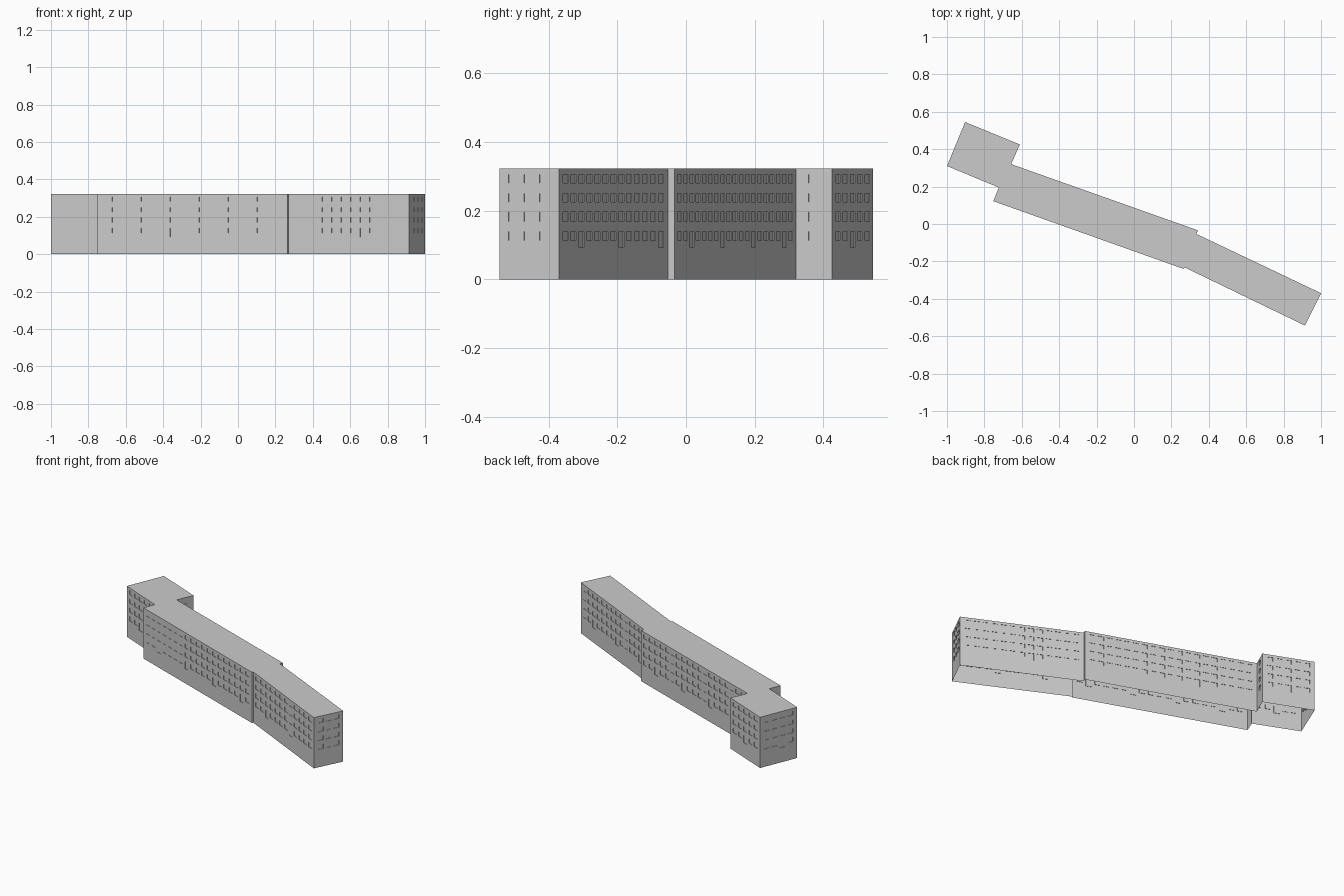
import bpy, bmesh
from mathutils import Vector, Matrix

if "Cube" in bpy.data.objects:
    bpy.data.objects.remove(bpy.data.objects["Cube"])

HEIGHT = 0.323
DEPTH = 0.003          # window recess
WIDTH = 0.034          # window width
ROWS = [(0.281, 0.306), (0.225, 0.251), (0.169, 0.196), (0.113, 0.140)]
DOOR_BOTTOM = 0.093

# Footprint, counter-clockwise: x, y, window columns on the wall that starts here
PLAN = [
    (-1.0, 0.31, 5), (-0.723, 0.195, 0), (-0.752, 0.122, 19), (0.265, -0.24, 0),
    (0.270, -0.232, 12), (0.914, -0.543, 3), (1.0, -0.37, 13), (0.333, -0.053, 0),
    (0.342, -0.034, 19), (-0.657, 0.32, 1), (-0.61, 0.425, 5), (-0.903, 0.545, 4),
]


def mesh_object(name, bm):
    bmesh.ops.recalc_face_normals(bm, faces=bm.faces)
    mesh = bpy.data.meshes.new(name)
    bm.to_mesh(mesh)
    bm.free()
    obj = bpy.data.objects.new(name, mesh)
    bpy.context.collection.objects.link(obj)
    return obj


# Building block: extruded footprint
bm = bmesh.new()
base = bm.faces.new([bm.verts.new((x, y, 0)) for x, y, _ in PLAN])
top = bmesh.ops.extrude_face_region(bm, geom=[base], use_keep_orig=True)
bmesh.ops.translate(bm, vec=(0, 0, HEIGHT),
                    verts=[v for v in top["geom"] if isinstance(v, bmesh.types.BMVert)])
building = mesh_object("building", bm)

# Window and door recesses: one cutter box per opening
bm = bmesh.new()
for i, (x, y, count) in enumerate(PLAN):
    if not count:
        continue
    start = Vector((x, y, 0))
    end = Vector((*PLAN[(i + 1) % len(PLAN)][:2], 0))
    along = (end - start).normalized()
    normal = Vector((along.y, -along.x, 0))
    length = (end - start).length
    margin = 0.046 if count > 1 else length / 2
    for c in range(count):
        s = margin + c * (length - 2 * margin) / max(count - 1, 1)
        for r, (low, high) in enumerate(ROWS):
            # every fifth column has a taller lowest opening
            if r == 3 and c % 5 == 2 and count > 3:
                low = DOOR_BOTTOM
            pos = start + along * s + Vector((0, 0, (low + high) / 2))
            frame = Matrix((along, normal, (0, 0, 1))).transposed().to_4x4()
            size = Matrix.Diagonal((WIDTH, 2 * DEPTH, high - low, 1))
            bmesh.ops.create_cube(bm, size=1, matrix=Matrix.Translation(pos) @ frame @ size)
cutter = mesh_object("window_cutter", bm)
cutter.hide_render = True

cut = building.modifiers.new("window_recesses", 'BOOLEAN')
cut.operation = 'DIFFERENCE'
cut.solver = 'EXACT'
cut.object = cutter

# Bake the recesses, then drop the cutter
bpy.context.view_layer.objects.active = building
building.select_set(True)
bpy.ops.object.modifier_apply(modifier=cut.name)
bpy.data.objects.remove(cutter)

# The shell is open underneath
bm = bmesh.new()
bm.from_mesh(building.data)
floor = [f for f in bm.faces if all(v.co.z < 0.001 for v in f.verts)]
bmesh.ops.delete(bm, geom=floor, context='FACES')
bm.to_mesh(building.data)
bm.free()
